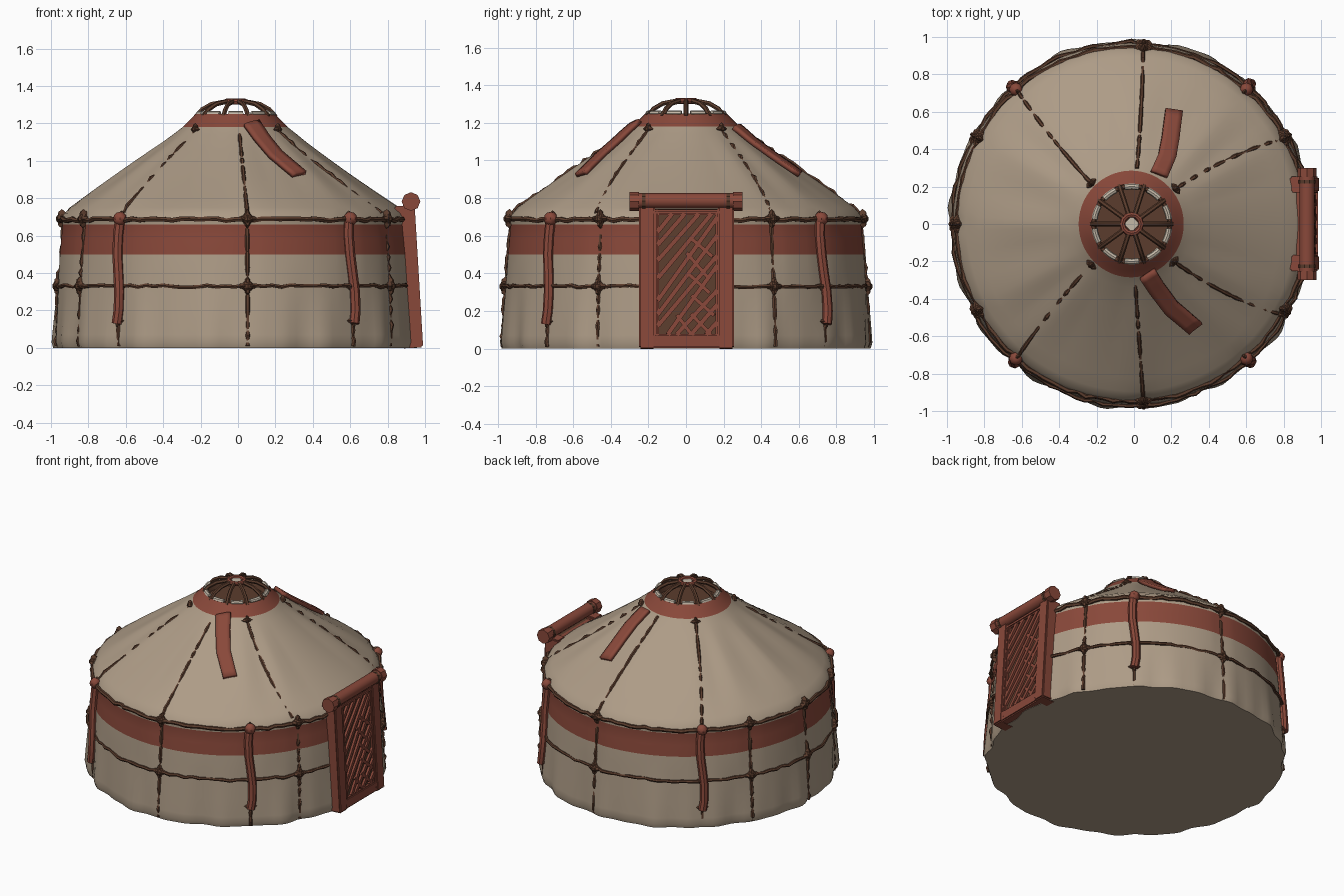
import bpy, bmesh, math, random
from mathutils import Vector, Matrix

if "Cube" in bpy.data.objects:
    bpy.data.objects.remove(bpy.data.objects["Cube"])
random.seed(4)
rad = math.radians

def mat(name, c):
    m = bpy.data.materials.new(name)
    m.diffuse_color = (*c, 1)
    m.use_nodes = True
    m.node_tree.nodes["Principled BSDF"].inputs["Base Color"].default_value = m.diffuse_color
    return m
CANVAS = mat("canvas", (0.42, 0.33, 0.24))
RED = mat("red_cloth", (0.25, 0.065, 0.042))
BROWN = mat("dark_rope", (0.105, 0.046, 0.026))
CREAM = mat("pale_cloth", (0.55, 0.48, 0.39))

# Tent outline: (height, radius), used by everything that lies on the surface
PROF = [(0, .975), (.03, .985), (.12, .98), (.3, .968), (.5, .955), (.66, .94), (.69, .945), (.72, .93),
        (.75, .895), (.95, .605), (1.1, .39), (1.18, .285), (1.25, .215)]
ANCHORS = [-86, -49, -29, 29, 49, 86, 131, 151, 180, 209, 229]

def interp(tab, v):
    for (a, b), (c, d) in zip(tab, tab[1:]):
        if v <= c:
            return b + (d - b) * (v - a) / (c - a)
    return tab[-1][1]

def surf(deg, z, off=0):
    """Point on the tent at an angle and height, pushed out by off."""
    t, r = rad(deg), interp(PROF, z)
    if z < .4:      # loose wavy skirt
        r += (.4 - z) * (.020 * math.sin(17 * t) + .015 * math.sin(29 * t + 1) + .012 * math.sin(7 * t))
    near = min(abs((deg - a + 180) % 360 - 180) for a in ANCHORS)
    if .72 < z < 1.15:   # roof sags between the tie lines
        r += .012 * math.sin((z - .72) / .43 * math.pi) * (1 - min(near, 12) / 6)
    elif z <= .72:
        r -= .008 * max(0, 1 - near / 4)
    n = (.57, .82) if z > .74 else (1, 0)
    r += off * n[0]
    return Vector((-.015 + .985 * r * math.cos(t), r * math.sin(t), z + off * n[1]))

def roof_at(x, y, off):
    r = math.hypot((x + .015) / .985, y)
    z = interp(sorted((b, a) for a, b in PROF[8:]), r)
    return surf(math.degrees(math.atan2(y, (x + .015) / .985)), z, off)

def finish(name, bm, *mats):
    bmesh.ops.recalc_face_normals(bm, faces=bm.faces)
    me = bpy.data.meshes.new(name)
    bm.to_mesh(me)
    bm.free()
    for m in mats:
        me.materials.append(m)
    ob = bpy.data.objects.new(name, me)
    bpy.context.collection.objects.link(ob)
    return ob

def tube(bm, pts, r, n=6, closed=False):
    rings = []
    for i, p in enumerate(pts):
        a = pts[i - 1] if (i or closed) else p
        b = pts[(i + 1) % len(pts)] if (closed or i < len(pts) - 1) else p
        d = (b - a).normalized()
        u = d.cross(Vector((0, 0, 1)) if abs(d.z) < .9 else Vector((p.x, p.y, 0))).normalized()
        v = d.cross(u)
        rings.append([bm.verts.new(p + r * (u * math.cos(k * math.tau / n) + v * math.sin(k * math.tau / n)))
                      for k in range(n)])
    for i in range(len(rings) if closed else len(rings) - 1):
        a, b = rings[i], rings[(i + 1) % len(rings)]
        for k in range(n):
            bm.faces.new((a[k], a[(k + 1) % n], b[(k + 1) % n], b[k]))
    if not closed:
        bm.faces.new(rings[0])
        bm.faces.new(rings[-1][::-1])

def beam(bm, p, q, w, d):
    """Rectangular bar from p to q, d deep along x."""
    ax = (q - p).normalized()
    side = ax.cross(Vector((1, 0, 0))).normalized()
    m = Matrix((ax, side, ax.cross(side))).transposed().to_4x4()
    m.translation = (p + q) / 2
    bmesh.ops.create_cube(bm, size=1, matrix=m @ Matrix.Diagonal(((q - p).length, w, d, 1)))

def knot(bm, deg, z, s=1):
    """Pointed four-way rope knot."""
    m = Matrix.Translation(surf(deg, z, .004)) @ Matrix.Rotation(rad(deg), 4, 'Z')
    for sc, seg, ring in (((.03, .056, .018), 6, 4), ((.03, .018, .052), 6, 4), ((.032, .032, .03), 8, 5)):
        bmesh.ops.create_uvsphere(bm, u_segments=seg, v_segments=ring, radius=s,
                                  matrix=m @ Matrix.Diagonal((*sc, 1)))

# Tent shell: wall, band, roof, crown collar and floor
bm = bmesh.new()
N = 144
ZS = [0, .03, .07, .12, .2, .3, .4, .5, .58, .66, .69, .72, .75, .8, .85, .9, .95, 1, 1.05, 1.1, 1.14, 1.18, 1.215, 1.25]
rings = [[bm.verts.new(surf(k * 360 / N, z)) for k in range(N)] for z in ZS]
for z, a, b in zip(ZS, rings, rings[1:]):
    for k in range(N):
        f = bm.faces.new((a[k], a[(k + 1) % N], b[(k + 1) % N], b[k]))
        f.material_index = 1 if .5 <= z < .66 or z >= 1.18 else 0
bm.faces.new(rings[0])
inner = [bm.verts.new((v.co.x * .9, v.co.y * .9, 1.19)) for v in rings[-1]]
for k in range(N):
    bm.faces.new((rings[-1][k], rings[-1][(k + 1) % N], inner[(k + 1) % N], inner[k])).material_index = 2
bm.faces.new(inner).material_index = 2
finish("tent_shell", bm, CANVAS, RED, BROWN)

# Ropes: rings, wall seams and roof seams, half sunk into the cloth
bm = bmesh.new()
def wob(): return random.uniform(-.011, .008)
for z, r in ((.685, .014), (.33, .011)):
    tube(bm, [surf(a, z + random.uniform(-.006, .006), wob() + .004) for a in range(12, 349, 3)], r)
for a in ANCHORS:
    tube(bm, [surf(a, .01 + .67 * i / 24, wob()) for i in range(25)], .012)
for a0, a1 in ((38, 29), (-41, -31), (84, 86), (-86, -86), (135, 131), (225, 229)):
    tube(bm, [surf(a0 + (a1 - a0) * i / 24, 1.17 - .45 * i / 24, wob() - .003) for i in range(25)], .011)
finish("ropes", bm, BROWN)

# Knots where the ropes cross
bm = bmesh.new()
for a in ANCHORS:
    for z in (.33, .69):
        knot(bm, a, z, 1 if a not in (-49, 49, 131, 229) else .85)
for a in (-49, 49, 131, 229):
    knot(bm, a, .145, .75)
for a in (38, -41, 135, 225):
    knot(bm, a, 1.165, .65)
finish("knots", bm, BROWN)

# Red upright posts
bm = bmesh.new()
for a in (-49, 49, 131, 229):
    tube(bm, [surf(a + .8 * math.sin(i), z, .014) for i, z in enumerate((.13, .2, .3, .4, .5, .6, .7))], .028, 8)
    bmesh.ops.create_uvsphere(bm, u_segments=8, v_segments=6, radius=.037,
                              matrix=Matrix.Translation(surf(a, .69, .016)))
finish("wall_posts", bm, RED)

# Red straps lying on the roof
for name, path in (("front_roof_strap", [(.07, -.26), (.12, -.34), (.2, -.45), (.325, -.555)]),
                   ("back_roof_strap", [(.13, .26), (.175, .36), (.195, .46), (.215, .61)])):
    bm = bmesh.new()
    rows = []
    for i in range(13):
        j, f = min(i // 4, 2), i / 4 - min(i // 4, 2)
        p, q = Vector(path[j]), Vector(path[j + 1])
        c = p.lerp(q, f)
        j0, j1 = Vector(path[max(j - 1, 0)]), Vector(path[min(j + 2, 3)])
        d = (j1 - j0).normalized().lerp((q - p).normalized(), .5)
        s = Vector((-d.y, d.x)).normalized()
        rows.append([bm.verts.new(roof_at(*(c + s * w), .016)) for w in (-.046, -.02, .02, .046)])
    for a, b in zip(rows, rows[1:]):
        for k in range(3):
            bm.faces.new((a[k], a[k + 1], b[k + 1], b[k]))
    sol = finish(name, bm, RED).modifiers.new("thickness", 'SOLIDIFY')
    sol.thickness, sol.offset = .024, 0

# Crown: pale padded rim, curved spokes and hub
def polar(r, a, z): return Vector((-.012 + r * math.cos(rad(a)), r * math.sin(rad(a)), z))
bm = bmesh.new()
for k in range(10):
    tube(bm, [polar(.2, k * 36 + 7 + i * 5.5, 1.25) for i in range(5)], .016, 8)
finish("crown_padding", bm, CREAM)
bm = bmesh.new()
for k in range(10):
    tube(bm, [polar(r, k * 36, z) for r, z in ((.215, 1.235), (.18, 1.275), (.13, 1.303), (.05, 1.318))], .013, 6)
tube(bm, [polar(.205, a, 1.235) for a in range(0, 360, 10)], .016, 6, True)
finish("crown_spokes", bm, BROWN)
bm = bmesh.new()
tube(bm, [polar(.05, a, 1.316) for a in range(0, 360, 30)], .016, 8, True)
finish("crown_hub", bm, RED)
bm = bmesh.new()
bmesh.ops.create_cone(bm, cap_ends=True, segments=4, radius1=.042, radius2=.042, depth=.012,
                      matrix=Matrix.Translation((-.012, 0, 1.314)))
finish("hub_plate", bm, CREAM)

# Door, leaning with the wall; D maps door plane to space
def D(y, z, off=0): return Vector((.975 - .06 * z + off, y, z))
bm = bmesh.new()
beam(bm, D(.01, .03, -.035), D(.01, .74, -.035), .36, .05)
finish("door_backing", bm, BROWN)
bm = bmesh.new()
for y in (-.208, .212):
    beam(bm, D(y, 0, -.04), D(y, .76, -.04), .085, .11)
for y in (-.155, .168):
    beam(bm, D(y, .02, -.025), D(y, .74, -.025), .022, .07)
beam(bm, D(-.2, .04, -.03), D(.2, .04, -.03), .075, .08)
beam(bm, D(-.2, .725, -.03), D(.2, .725, -.03), .03, .08)
bmesh.ops.bevel(bm, geom=bm.edges[:], offset=.008, segments=2, affect='EDGES')
finish("door_frame", bm, RED)

# Door lattice: diagonal slats clipped to the opening
bm = bmesh.new()
Y0, Y1, Z0, Z1 = -.15, .165, .075, .715
def slat(y, z, slope, w, off, t0=-9, t1=9):
    for c, s, lo, hi in ((y, 1, Y0, Y1), (z, slope, Z0, Z1)):
        a, b = sorted(((lo - c) / s, (hi - c) / s))
        t0, t1 = max(t0, a), min(t1, b)
    if t1 - t0 > .03:
        beam(bm, D(y + t0, z + t0 * slope, off), D(y + t1, z + t1 * slope, off), w, .022)
for i in range(11):
    slat(.01, -.03 + i * .085, 1.25 + random.uniform(-.2, .2), .024, -.006)
for i in range(7):
    c = random.uniform(-.12, .04)
    slat(.01, .1 + i * .1, -1.1 + random.uniform(-.3, .3), .02, -.01, c, c + .12)
finish("door_lattice", bm, RED)

# Lintel log with blocky ends
bm = bmesh.new()
tube(bm, [Vector((.925, y, .785)) for y in (-.29, -.1, .1, .29)], .041, 12)
for y in (-.275, .275):
    tube(bm, [Vector((.925, y - .025, .782)), Vector((.925, y + .025, .782))], .05, 8)
finish("door_lintel", bm, RED)
bm = bmesh.new()
for y in (-.225, .225):
    tube(bm, [Vector((.925, y - .009, .783)), Vector((.925, y + .009, .783))], .045, 10)
finish("lintel_bindings", bm, BROWN)

# Smooth shading with sharp corners kept
bpy.ops.object.select_all(action='SELECT')
bpy.context.view_layer.objects.active = bpy.data.objects["tent_shell"]
bpy.ops.object.shade_smooth_by_angle(angle=rad(35))
